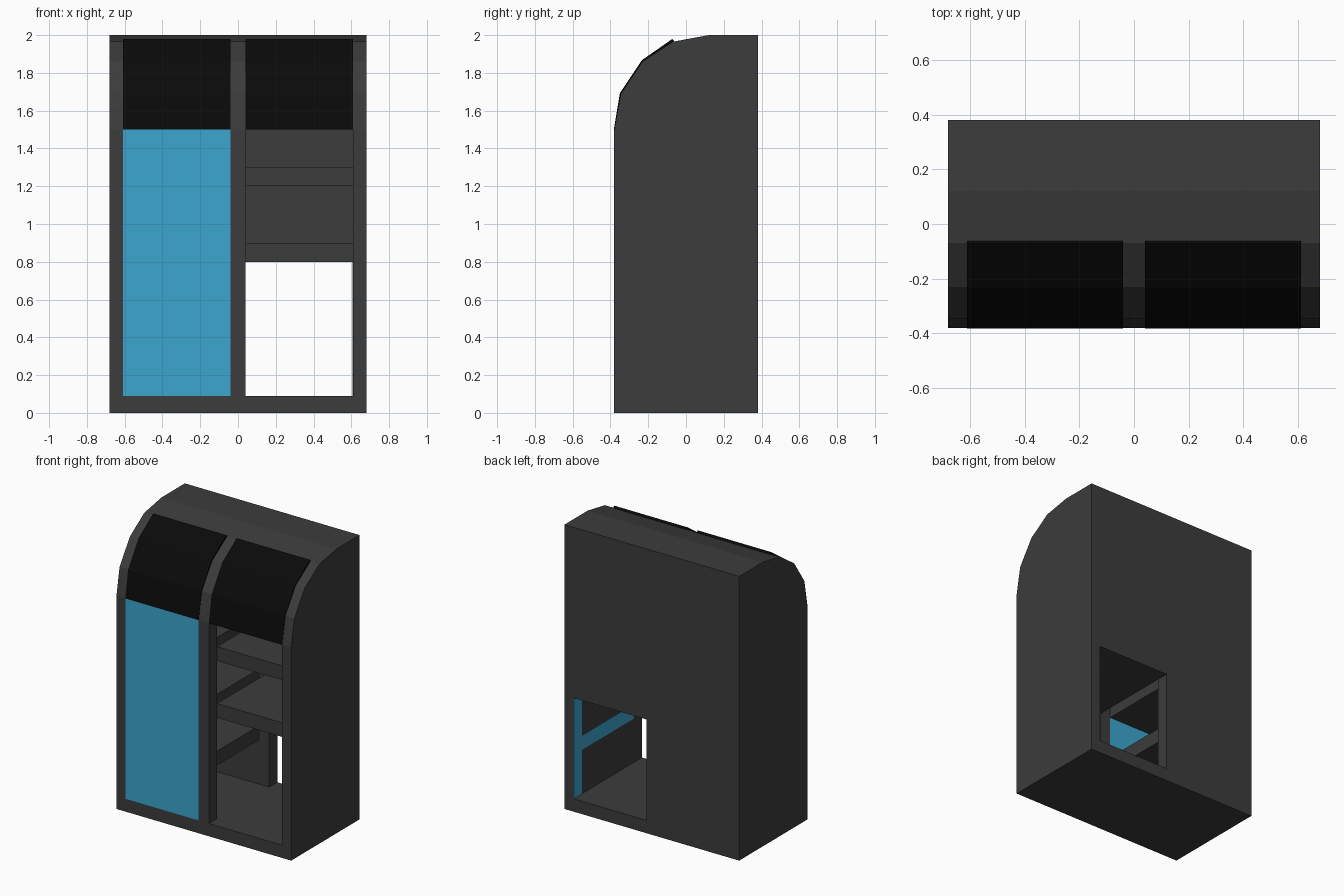
import bpy, bmesh

if "Cube" in bpy.data.objects:
    bpy.data.objects.remove(bpy.data.objects["Cube"])

def material(name, rgb):
    m = bpy.data.materials.new(name)
    m.diffuse_color = (*rgb, 1)
    m.use_nodes = True
    m.node_tree.nodes["Principled BSDF"].inputs["Base Color"].default_value = m.diffuse_color
    return m

charcoal = material("charcoal", (0.045, 0.045, 0.045))
black = material("black", (0.003, 0.003, 0.003))
blue = material("blue", (0.045, 0.38, 0.62))

def prism(name, profile, x0, x1, mat=None):
    """Extrude a (y, z) outline along x."""
    bm = bmesh.new()
    face = bm.faces.new([bm.verts.new((x0, y, z)) for y, z in profile])
    ext = bmesh.ops.extrude_face_region(bm, geom=[face])
    verts = [g for g in ext["geom"] if isinstance(g, bmesh.types.BMVert)]
    bmesh.ops.translate(bm, verts=verts, vec=(x1 - x0, 0, 0))
    bmesh.ops.recalc_face_normals(bm, faces=bm.faces)
    me = bpy.data.meshes.new(name)
    bm.to_mesh(me)
    bm.free()
    ob = bpy.data.objects.new(name, me)
    bpy.context.collection.objects.link(ob)
    if mat:
        me.materials.append(mat)
    return ob

def box(name, x, y, z, mat=None):
    return prism(name, [(y[0], z[0]), (y[1], z[0]), (y[1], z[1]), (y[0], z[1])], *x, mat)

# cabinet shell with faceted front curve
outer = [(-.38, 0), (.38, 0), (.38, 2), (.12, 2), (-.07, 1.965),
         (-.23, 1.86), (-.345, 1.69), (-.38, 1.5)]
inner = [(-.29, .09), (.29, .09), (.29, 1.91), (.12, 1.91), (-.04, 1.88),
         (-.165, 1.80), (-.26, 1.66), (-.29, 1.5)]
shell = prism("cabinet_shell", outer, -.68, .68, charcoal)

# cutters: cavity, two front openings, rear hatch
cutters = [prism("cavity_cutter", inner, -.61, .61),
           box("left_front_cutter", (-.61, -.04), (-.5, -.2), (.09, 1.5)),
           box("right_front_cutter", (.04, .61), (-.5, -.2), (.09, 1.5)),
           box("rear_hatch_cutter", (.04, .61), (.2, .5), (.09, .8))]
for c in cutters:
    mod = shell.modifiers.new(c.name, 'BOOLEAN')
    mod.operation = 'DIFFERENCE'
    mod.solver = 'EXACT'
    mod.object = c
bpy.context.view_layer.objects.active = shell
shell.select_set(True)
for c in cutters:
    bpy.ops.object.modifier_apply(modifier=c.name)
    bpy.data.objects.remove(c)

# shelves in both bays
for side, x, levels in (("left", (-.61, -.04), (.4, .8, 1.2)),
                        ("right", (.04, .61), (.8, 1.2))):
    for i, z in enumerate(levels):
        box(f"{side}_shelf_{i + 1}", x, (-.29, .29), (z, z + .1), charcoal)

# blue door and blue trim on the right inner wall
box("front_door", (-.61, -.04), (-.38, -.29), (.09, 1.5), blue)
box("rear_hatch_trim", (.607, .611), (.29, .38), (.09, .8), blue)
box("side_rail", (.607, .611), (-.29, .29), (.4, .5), blue)

# black panels wrapping the curved front
curve = [(-.382, 1.5), (-.35, 1.692), (-.234, 1.867), (-.072, 1.98),
         (-.058, 1.962), (-.215, 1.845), (-.325, 1.68), (-.36, 1.5)]
for side, x in (("left", (-.61, -.04)), ("right", (.04, .61))):
    prism(f"{side}_curved_panel", curve, *x, black)
